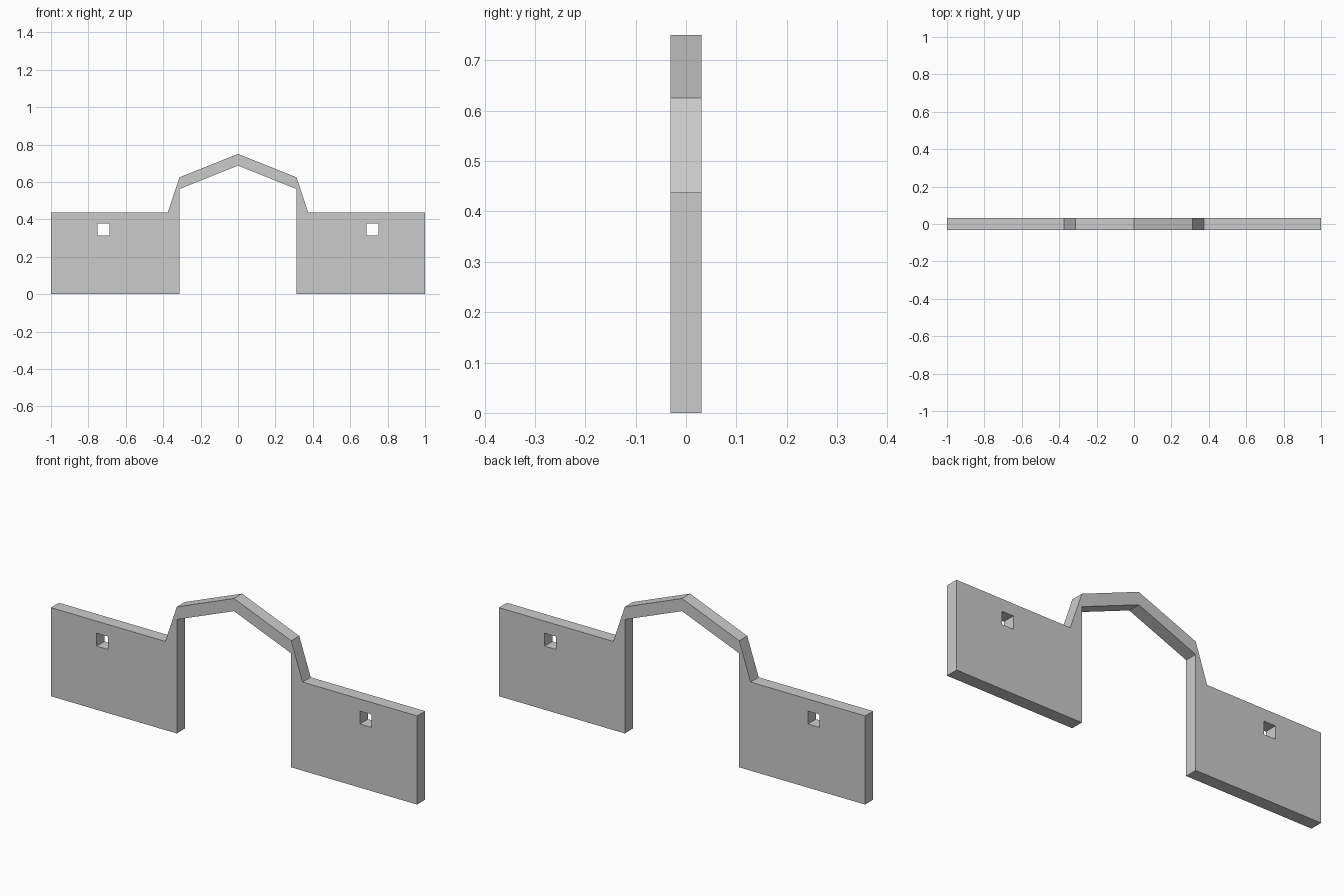
import bpy
import math

if "Cube" in bpy.data.objects:
    bpy.data.objects.remove(bpy.data.objects["Cube"])

HALF_DEPTH = 0.03125


def mirrored(points):
    """Close a right-hand outline with its left-hand reflection."""
    return points + [(-x, z) for x, z in reversed(points) if x != 0]


# Outline of the wall: underside of the arch, doorway, wall panel, outer gable
right_side = [(0, 0.6875), (0.3125, 0.5625), (0.3125, 0), (1, 0),
              (1, 0.4375), (0.375, 0.4375), (0.3125, 0.625), (0, 0.75)]
outline = mirrored(right_side)

# Small square openings, one in each wall panel
hole = [(0.6875, 0.314), (0.75, 0.314), (0.75, 0.378), (0.6875, 0.378)]
loops = [outline, hole, [(-x, z) for x, z in hole]]

# Filled profile with holes, extruded to the wall thickness
curve = bpy.data.curves.new("arched_wall", "CURVE")
curve.dimensions = "2D"
curve.fill_mode = "BOTH"
curve.extrude = HALF_DEPTH
for loop in loops:
    spline = curve.splines.new("POLY")
    spline.points.add(len(loop) - 1)
    for point, (x, z) in zip(spline.points, loop):
        point.co = (x, z, 0, 1)
    spline.use_cyclic_u = True
    spline.use_smooth = False

wall = bpy.data.objects.new("arched_wall", curve)
bpy.context.collection.objects.link(wall)
wall.rotation_euler.x = math.radians(90)

# Turn the profile into a flat-shaded mesh
bpy.context.view_layer.objects.active = wall
wall.select_set(True)
bpy.ops.object.convert(target="MESH")
bpy.ops.object.transform_apply(location=False, rotation=True, scale=False)
bpy.ops.object.mode_set(mode="EDIT")
bpy.ops.mesh.select_all(action="SELECT")
bpy.ops.mesh.remove_doubles(threshold=0.0001)
bpy.ops.mesh.normals_make_consistent(inside=False)
bpy.ops.object.mode_set(mode="OBJECT")
bpy.ops.object.shade_flat()
